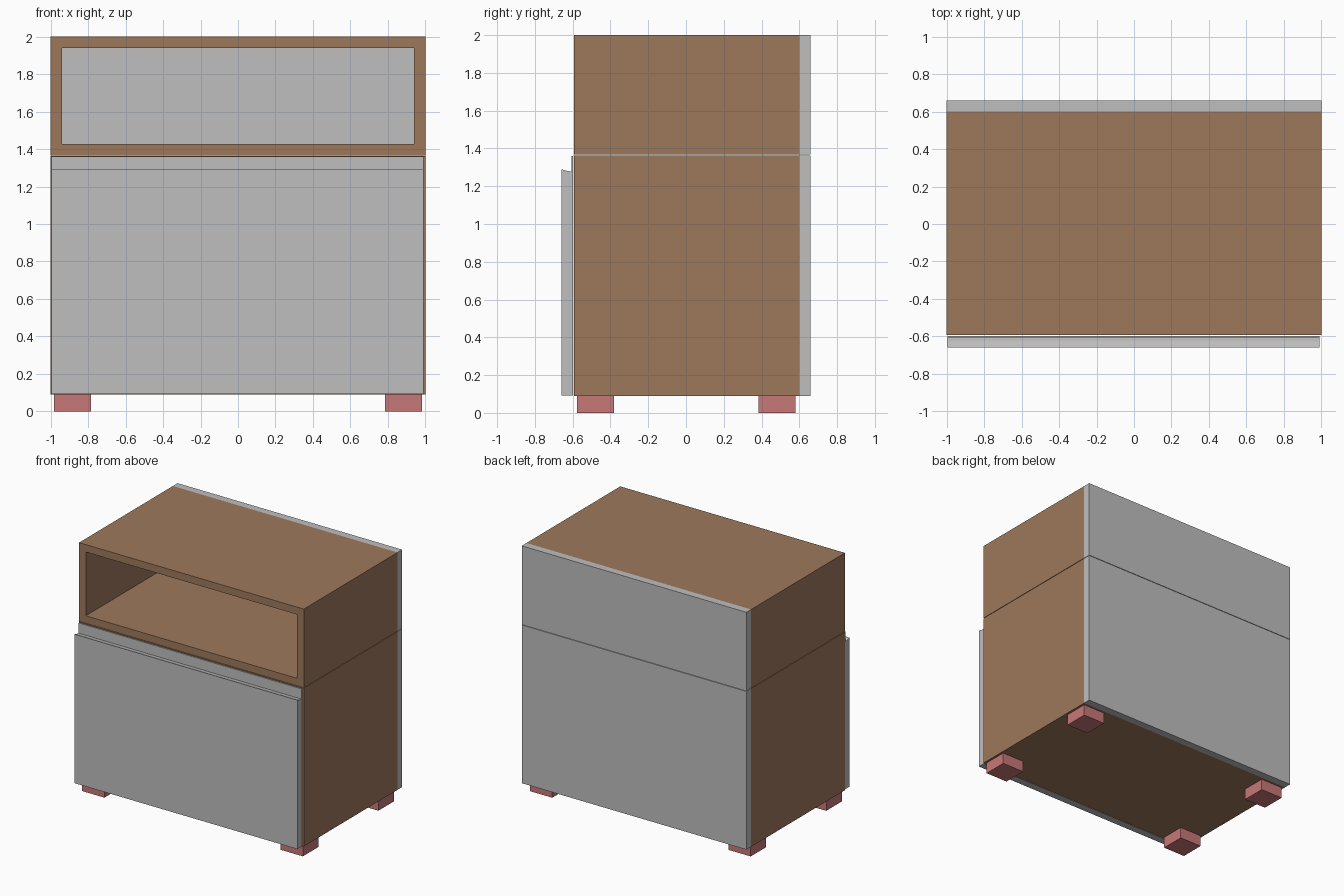
import bpy, bmesh

if "Cube" in bpy.data.objects:
    bpy.data.objects.remove(bpy.data.objects["Cube"])


def material(name, r, g, b):
    m = bpy.data.materials.new(name)
    m.diffuse_color = (r, g, b, 1)
    m.use_nodes = True
    m.node_tree.nodes["Principled BSDF"].inputs["Base Color"].default_value = m.diffuse_color
    return m


WOOD = material("brown wood", 0.34, 0.19, 0.107)
GREY = material("light grey panel", 0.52, 0.52, 0.52)
PINK = material("dusty red feet", 0.58, 0.19, 0.19)


def finish(name, bm, mat):
    bmesh.ops.recalc_face_normals(bm, faces=bm.faces)
    me = bpy.data.meshes.new(name)
    bm.to_mesh(me)
    bm.free()
    me.materials.append(mat)
    ob = bpy.data.objects.new(name, me)
    bpy.context.collection.objects.link(ob)
    return ob


def box(name, x, y, z, mat):
    """Box from (min, max) ranges on each axis."""
    bm = bmesh.new()
    bmesh.ops.create_cube(bm, size=1)
    for v in bm.verts:
        v.co = [(r[0] + r[1]) / 2 + c * (r[1] - r[0]) for c, r in zip(v.co, (x, y, z))]
    return finish(name, bm, mat)


def extrude_x(name, profile, x0, x1, mat):
    """Sweep a closed (y, z) profile along x."""
    bm = bmesh.new()
    face = bm.faces.new([bm.verts.new((x0, y, z)) for y, z in profile])
    ext = bmesh.ops.extrude_face_region(bm, geom=[face])
    for v in ext["geom"]:
        if isinstance(v, bmesh.types.BMVert):
            v.co.x = x1
    return finish(name, bm, mat)


T = 0.06                      # board thickness
DEPTH = (-0.592, 0.6)         # front and back of the carcasses
BACK = (0.6, 0.66)

# Two stacked carcasses, each with sides, top, bottom and back
for label, z0, z1 in (("lower", 0.09, 1.363), ("upper", 1.367, 2.0)):
    for side, s in (("left", -1), ("right", 1)):
        xs = sorted((s * (1 - T), s))
        box(f"{label}_{side}_side", xs, DEPTH, (z0, z1), WOOD)
    inner = (-1 + T, 1 - T)
    box(f"{label}_bottom", inner, DEPTH, (z0, z0 + T), WOOD)
    box(f"{label}_top", inner, DEPTH, (z1 - T, z1), WOOD)
    box(f"{label}_back", (-1, 1), BACK, (z0, z1), GREY)

# Drawer front with a stepped finger grip along its top
extrude_x("drawer_front", [
    (-0.66, 0.092), (-0.598, 0.092), (-0.598, 1.36), (-0.606, 1.36),
    (-0.606, 1.278), (-0.625, 1.28), (-0.66, 1.29)], -0.995, 0.99, GREY)

# Four square feet
for side, sx in (("left", -1), ("right", 1)):
    for end, y in (("front", (-0.578, -0.381)), ("back", (0.383, 0.58))):
        box(f"{end}_{side}_foot", sorted((sx * 0.785, sx * 0.982)), y, (0, 0.09), PINK)
